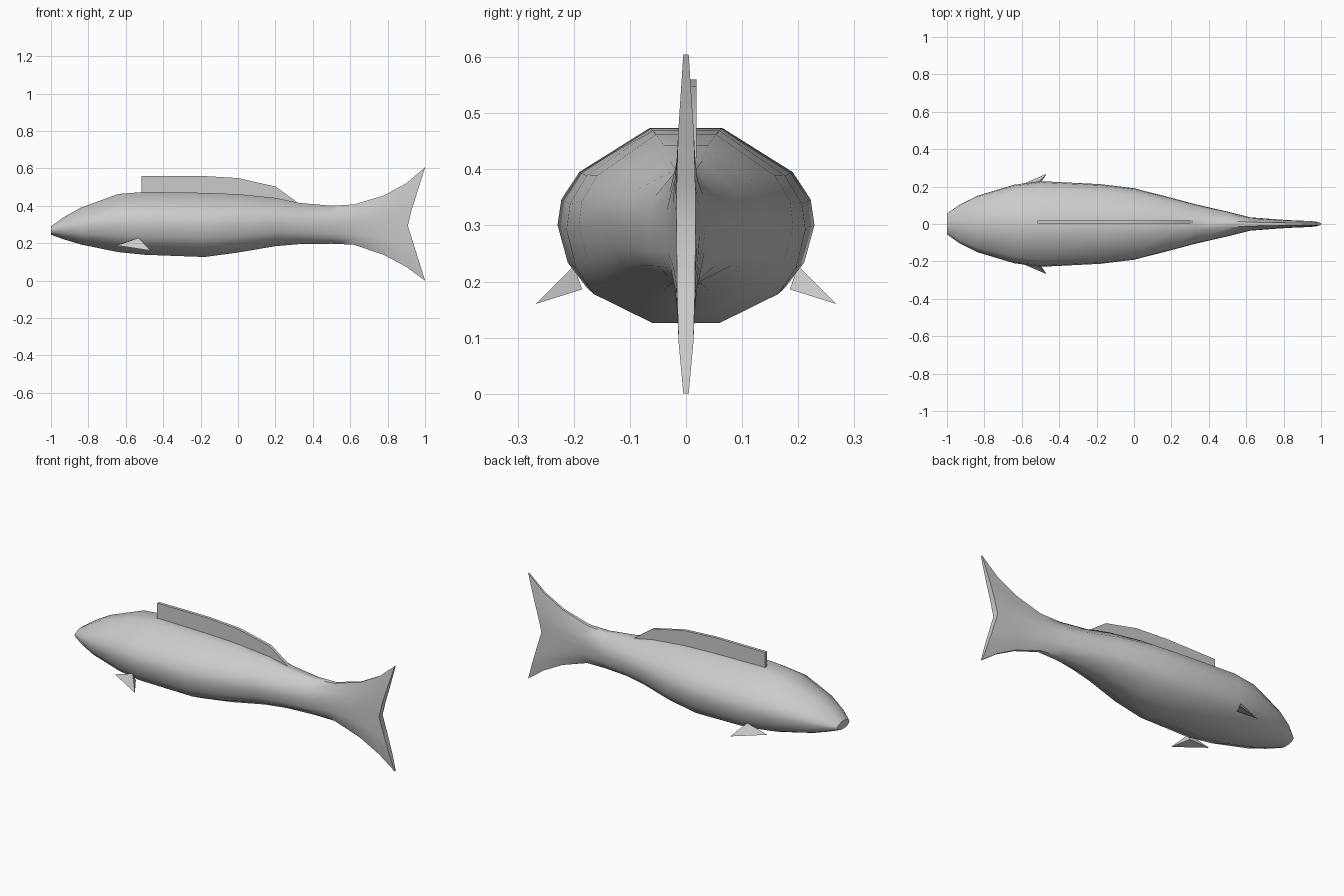
import bpy, bmesh

if "Cube" in bpy.data.objects:
    bpy.data.objects.remove(bpy.data.objects["Cube"])

def finish(name, bm, angle):
    bmesh.ops.recalc_face_normals(bm, faces=bm.faces)
    me = bpy.data.meshes.new(name)
    bm.to_mesh(me)
    bm.free()
    ob = bpy.data.objects.new(name, me)
    bpy.context.collection.objects.link(ob)
    bpy.ops.object.select_all(action='DESELECT')
    ob.select_set(True)
    bpy.context.view_layer.objects.active = ob
    bpy.ops.object.shade_smooth_by_angle(angle=angle)
    return ob

# Body and tail: one faceted cross-section lofted along x
half = [(.28, 1), (.83, .53), (.97, .24), (1, -.03), (.92, -.43), (.77, -.7), (.28, -1)]
section = half + [(-y, z) for y, z in reversed(half)]
# x, top, bottom, half width, notch depth at mid height
stations = [
    (-1.0, .29, .245, .055, 0), (-.93, .34, .22, .105, 0), (-.84, .39, .193, .15, 0),
    (-.64, .463, .152, .21, 0), (-.5, .474, .138, .229, 0), (-.18, .469, .126, .213, 0),
    (0, .462, .15, .191, 0), (.2, .442, .184, .14, 0), (.33, .415, .195, .105, 0),
    (.5, .40, .197, .066, 0), (.62, .407, .192, .036, 0), (.78, .455, .137, .025, .02),
    (.9, .52, .073, .020, .06), (1.0, .605, 0, .017, .095)]
bm = bmesh.new()
rings = []
for x, top, bot, w, notch in stations:
    rings.append([bm.verts.new((x - notch * (1 - abs(s)), y * w,
                                (top + bot) / 2 + s * (top - bot) / 2)) for y, s in section])
n = len(section)
for a, b in zip(rings, rings[1:]):
    for i in range(n):
        j = (i + 1) % n
        bm.faces.new((a[i], a[j], b[j], b[i]))
for r in (rings[0], rings[-1]):
    for i in range(n // 2 - 1):
        bm.faces.new((r[i], r[i + 1], r[n - 2 - i], r[n - 1 - i]))
finish("body_and_tail", bm, 0.9)

# Dorsal fin: thin plate running along the back
outline = [(-.515, .42), (-.515, .56), (-.2, .56), (0, .548), (.2, .503),
           (.315, .42), (.2, .42), (0, .42)]
bm = bmesh.new()
f = bm.faces.new([bm.verts.new((x, .002, z)) for x, z in outline])
ext = bmesh.ops.extrude_face_region(bm, geom=[f])
bmesh.ops.translate(bm, verts=[v for v in ext["geom"] if isinstance(v, bmesh.types.BMVert)],
                    vec=(0, .017, 0))
finish("dorsal_fin", bm, 0.5)

# Pectoral fins: small swept spikes, mirrored
for side, label in ((1, "left"), (-1, "right")):
    bm = bmesh.new()
    pts = [(-.65, .19, .188), (-.53, .2, .228), (-.52, .185, .186), (-.468, .268, .16)]
    v = [bm.verts.new((x, y * side, z)) for x, y, z in pts]
    for t in ((0, 1, 2), (0, 1, 3), (1, 2, 3), (0, 2, 3)):
        bm.faces.new([v[k] for k in t])
    finish("pectoral_fin_" + label, bm, 0.5)
